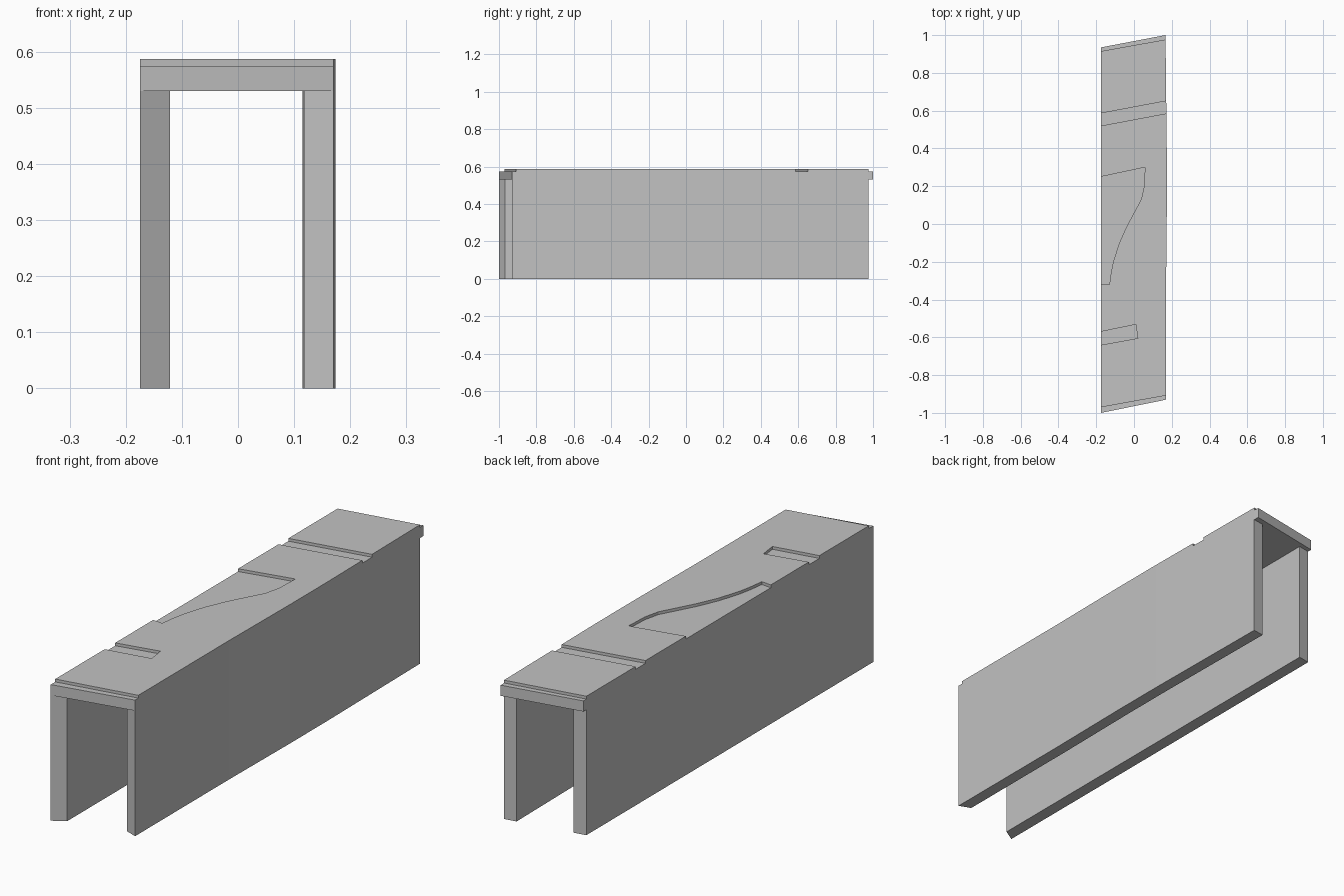
import bpy
import bmesh

cube = bpy.data.objects.get("Cube")
if cube:
    bpy.data.objects.remove(cube, do_unlink=True)

# Single matte grey
grey = bpy.data.materials.new("light grey")
grey.use_nodes = True
colour = (0.54, 0.54, 0.54, 1)
grey.diffuse_color = colour
grey.node_tree.nodes["Principled BSDF"].inputs["Base Color"].default_value = colour

SOFFIT, LEDGE, TOP = 0.53, 0.575, 0.587
LEFT = -0.175


def prism(name, outline, low, high):
    """Extrude a plan outline between two heights."""
    bm = bmesh.new()
    base = bm.faces.new([bm.verts.new((x, y, low)) for x, y in outline])
    grown = bmesh.ops.extrude_face_region(bm, geom=[base])["geom"]
    moved = [v for v in grown if isinstance(v, bmesh.types.BMVert)]
    bmesh.ops.translate(bm, verts=moved, vec=(0, 0, high - low))
    bmesh.ops.recalc_face_normals(bm, faces=bm.faces)
    mesh = bpy.data.meshes.new(name)
    bm.to_mesh(mesh)
    bm.free()
    mesh.materials.append(grey)
    obj = bpy.data.objects.new(name, mesh)
    bpy.context.collection.objects.link(obj)
    return obj


def recess(name, outline, target):
    """Cut a shallow pocket down to the ledge height."""
    cutter = prism(name, outline, LEDGE, TOP + 0.1)
    cutter.hide_render = True
    cutter.display_type = "WIRE"
    mod = target.modifiers.new(name, "BOOLEAN")
    mod.operation, mod.solver, mod.object = "DIFFERENCE", "EXACT", cutter
    bpy.context.view_layer.objects.active = target
    bpy.ops.object.modifier_apply(modifier=mod.name)
    bpy.data.objects.remove(cutter, do_unlink=True)


# Gently bowed outer line of the right wall, front to back
bow = [(0.17, -0.3), (0.174, 0.1), (0.174, 0.35)]
front_corner = (0.17, -0.93)
wall_back = (0.167, 0.975)

# Roof slab with skewed ends
slab = prism("roof_slab", [(LEFT, -1.0), front_corner, *bow, wall_back,
                           (0.166, 1.0), (LEFT, 0.935)], SOFFIT, TOP)


def band(front_left, front_right, depth):
    """Skewed strip running past both sides of the slab."""
    slope = (front_right - front_left) / 0.345
    y0, y1 = front_left - slope * 0.1, front_right + slope * 0.1
    return [(LEFT - 0.1, y0), (0.27, y1),
            (0.27, y1 + depth), (LEFT - 0.1, y0 + depth)]


# End ledges and cross groove
recess("front_ledge", band(-1.17, -1.108, 0.2), slab)
recess("back_ledge", band(0.915, 0.977, 0.2), slab)
recess("cross_groove", band(0.52, 0.585, 0.066), slab)

# Short slot and curved pocket, both open to the left side
recess("short_slot", [(-0.2, -0.645), (0.02, -0.605), (0.01, -0.532),
                      (-0.2, -0.575)], slab)
recess("curved_pocket", [(-0.2, 0.245), (0.058, 0.30), (0.054, 0.2),
                         (0.038, 0.13), (0.0, 0.06), (-0.04, -0.015),
                         (-0.08, -0.105), (-0.11, -0.2), (-0.122, -0.26),
                         (-0.13, -0.32), (-0.2, -0.315)], slab)

# Side walls
prism("left_side_wall", [(LEFT, -1.0), (-0.121, -0.967), (-0.121, 0.925),
                         (LEFT, 0.915)], 0, SOFFIT)
inner = [(x - 0.052, y) for x, y in reversed(bow)]
prism("right_side_wall", [front_corner, *bow, wall_back, (0.115, 0.967),
                          *inner, (0.118, -0.91)], 0, SOFFIT)
